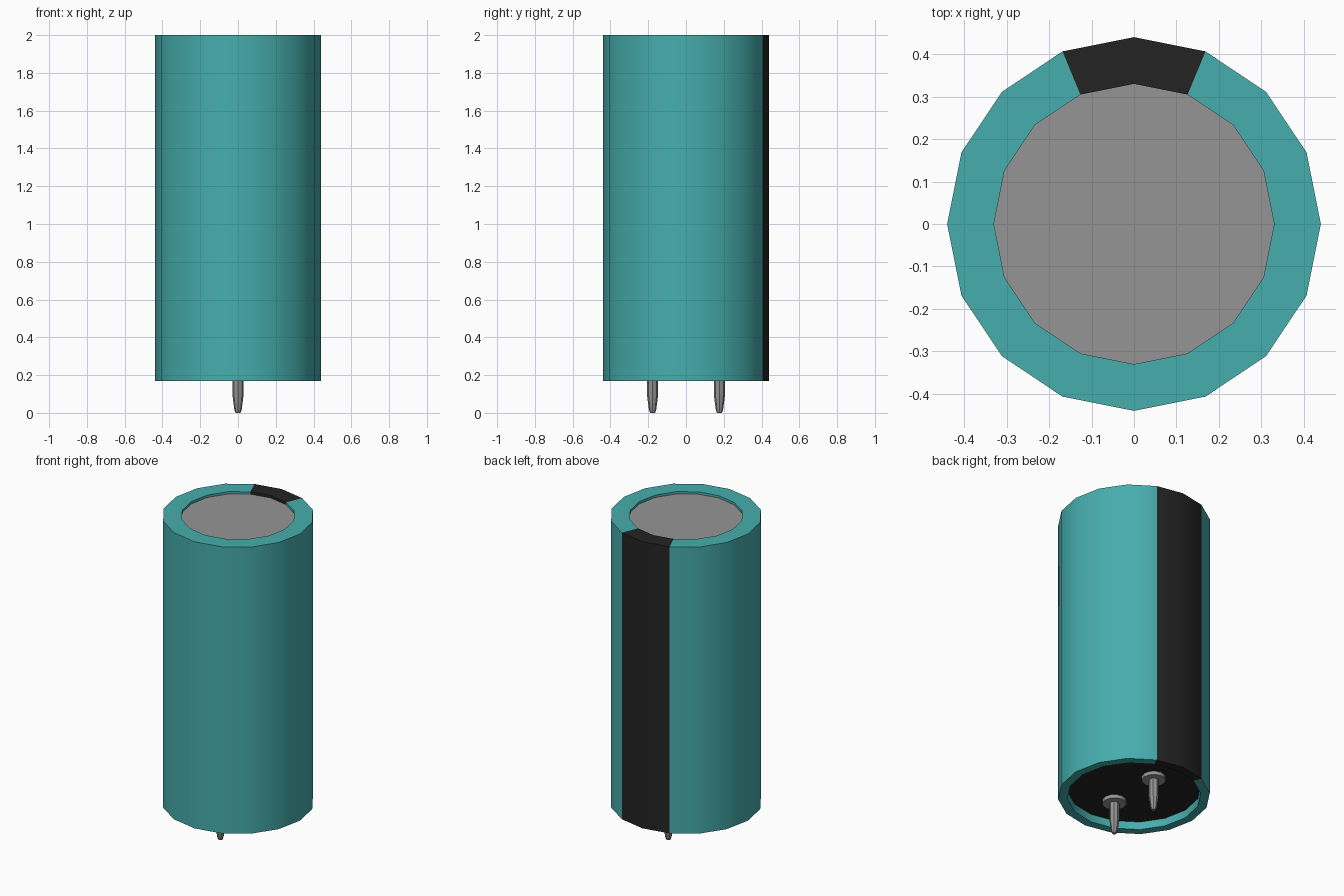
import bpy, bmesh, math

default = bpy.data.objects.get("Cube")
if default:
    bpy.data.objects.remove(default, do_unlink=True)


def material(name, rgb):
    mat = bpy.data.materials.new(name)
    mat.use_nodes = True
    mat.diffuse_color = (*rgb, 1)
    mat.node_tree.nodes["Principled BSDF"].inputs["Base Color"].default_value = (*rgb, 1)
    return mat


teal = material("teal sleeve", (0.062, 0.42, 0.42))
black = material("black", (0.017, 0.017, 0.017))
metal = material("grey metal", (0.30, 0.30, 0.30))


def lathe(name, profile, sides, mats, cap_start=False, cap_end=False, loc=(0, 0, 0)):
    """Revolve (radius, z) points around z; the profile runs from top to bottom."""
    bm = bmesh.new()
    rings = []
    for r, z in profile:
        ring = []
        for i in range(sides):
            a = math.tau * i / sides
            ring.append(bm.verts.new((r * math.cos(a), r * math.sin(a), z)))
        rings.append(ring)
    for upper, lower in zip(rings, rings[1:]):
        for i in range(sides):
            j = (i + 1) % sides
            bm.faces.new((upper[i], lower[i], lower[j], upper[j]))
    if cap_start:
        bm.faces.new(rings[0])
    if cap_end:
        bm.faces.new(rings[-1][::-1])
    mesh = bpy.data.meshes.new(name)
    bm.to_mesh(mesh)
    bm.free()
    obj = bpy.data.objects.new(name, mesh)
    obj.location = loc
    bpy.context.collection.objects.link(obj)
    for m in mats:
        mesh.materials.append(m)
    bpy.ops.object.select_all(action='DESELECT')
    obj.select_set(True)
    bpy.context.view_layer.objects.active = obj
    bpy.ops.object.shade_smooth_by_angle(angle=math.radians(30))
    return obj


SIDES = 16
TOP, BOTTOM = 2.0, 0.17
LID_Z, BASE_Z = 1.985, 0.22
R_OUT, R_LID, R_BASE = 0.44, 0.33, 0.387

# Sleeve with rolled-in rims at both ends
sleeve = lathe("sleeve", [(R_LID, LID_Z), (R_LID, TOP), (R_OUT, TOP),
                          (R_OUT, BOTTOM), (R_BASE, BOTTOM), (R_BASE, BASE_Z)],
               SIDES, [teal, black])

# Polarity stripe: the two facets either side of the back
for face in sleeve.data.polygons:
    c = face.center
    if c.y > 0 and abs(math.atan2(c.x, c.y)) < math.tau / SIDES:
        face.material_index = 1

# Recessed metal lid and black base
lathe("lid", [(R_LID, LID_Z), (R_LID, LID_Z - 0.02)], SIDES, [metal], True, True)
lathe("base", [(R_BASE, BASE_Z + 0.02), (R_BASE, BASE_Z)], SIDES, [black], True, True)

# Two pins, each with a flat collar and a tapered tip
for label, y in (("front", -0.177), ("back", 0.177)):
    lathe(label + "_collar", [(0.07, BASE_Z), (0.07, 0.197)], 12, [metal],
          True, True, (0, y, 0))
    lathe(label + "_pin", [(0.029, BASE_Z), (0.029, 0.09), (0.019, 0.015), (0.013, 0)],
          8, [metal], True, True, (0, y, 0))
